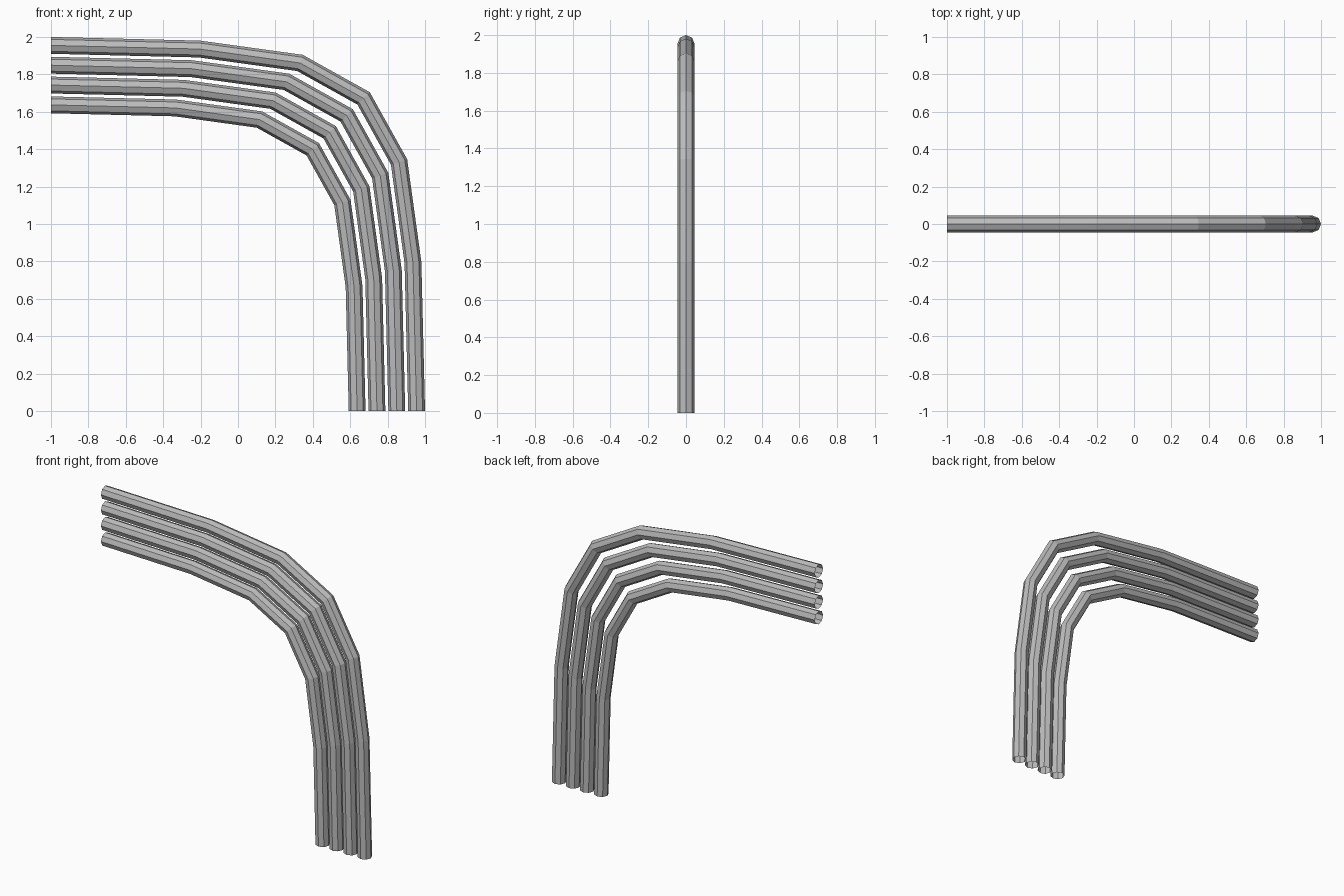
import bpy
import bmesh
import math
from mathutils import Vector

cube = bpy.data.objects.get("Cube")
if cube:
    bpy.data.objects.remove(cube, do_unlink=True)

SIDES = 8
TUBE_RADIUS = 0.045
OUTER_REACH = 1.955
SPACING = 0.106

# One grey for all tubes
grey = bpy.data.materials.new("pipe_grey")
grey.use_nodes = True
colour = (0.5, 0.5, 0.5, 1)
grey.diffuse_color = colour
grey.node_tree.nodes["Principled BSDF"].inputs["Base Color"].default_value = colour

# Half of the bend around the corner at x = -1, z = 0; mirrored on the diagonal
half = [(0, 1), (0.406, 0.990), (0.681, 0.952), (0.855, 0.855)]
bend = half + [(z, x) for x, z in reversed(half[:-1])]


def make_tube(name, reach):
    path = [Vector((x * reach - 1, 0, z * reach)) for x, z in bend]
    steps = [(b - a).normalized() for a, b in zip(path, path[1:])]
    # The open ends are cut square to the axes
    steps = [Vector((1, 0, 0))] + steps + [Vector((0, 0, -1))]
    bm = bmesh.new()
    rings = []
    for i, centre in enumerate(path):
        if i in (0, len(path) - 1):
            tangent, stretch = steps[0 if i == 0 else -1], 1
        else:
            tangent = (steps[i] + steps[i + 1]).normalized()
            stretch = 1 / tangent.dot(steps[i])
        across = Vector((-tangent.z, 0, tangent.x)) * stretch
        ring = []
        for k in range(SIDES):
            a = math.tau * k / SIDES
            offset = across * math.cos(a) + Vector((0, math.sin(a), 0))
            ring.append(bm.verts.new(centre + offset * TUBE_RADIUS))
        rings.append(ring)
    for r, s in zip(rings, rings[1:]):
        for k in range(SIDES):
            n = (k + 1) % SIDES
            bm.faces.new((r[k], r[n], s[n], s[k]))
    bmesh.ops.recalc_face_normals(bm, faces=bm.faces)
    mesh = bpy.data.meshes.new(name)
    bm.to_mesh(mesh)
    bm.free()
    mesh.materials.append(grey)
    obj = bpy.data.objects.new(name, mesh)
    bpy.context.collection.objects.link(obj)


# Four nested bent tubes, outermost first
for i in range(4):
    make_tube(f"bent_tube_{i + 1}", OUTER_REACH - i * SPACING)
